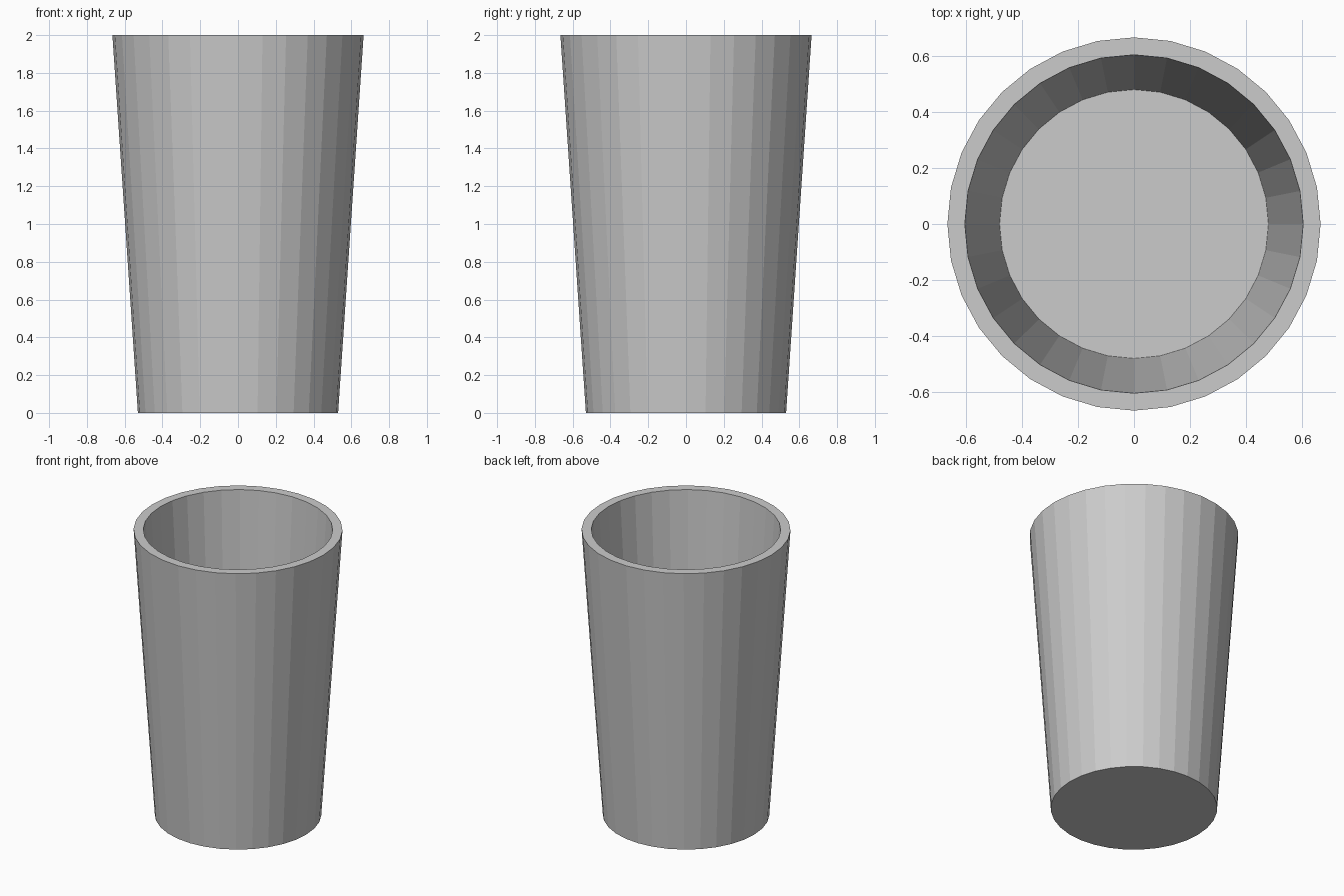
import bpy, bmesh
from math import sin, cos, tau

if "Cube" in bpy.data.objects:
    bpy.data.objects.remove(bpy.data.objects["Cube"])

SIDES = 32
# Rings from outer base, up to the rim, and down inside to the floor: (radius, z)
PROFILE = [(0.53, 0.0), (0.665, 2.0), (0.603, 2.0), (0.479, 0.06)]

bm = bmesh.new()
rings = [[bm.verts.new((r * cos(tau * i / SIDES), r * sin(tau * i / SIDES), z))
          for i in range(SIDES)] for r, z in PROFILE]

# Outer wall, rim and inner wall
for lower, upper in zip(rings, rings[1:]):
    for i in range(SIDES):
        j = (i + 1) % SIDES
        bm.faces.new((lower[i], lower[j], upper[j], upper[i]))

# Underside and inner floor
bm.faces.new(rings[0][::-1])
bm.faces.new(rings[-1])
bmesh.ops.recalc_face_normals(bm, faces=bm.faces)

mesh = bpy.data.meshes.new("tapered_cup")
bm.to_mesh(mesh)
bm.free()
cup = bpy.data.objects.new("tapered_cup", mesh)
bpy.context.collection.objects.link(cup)
